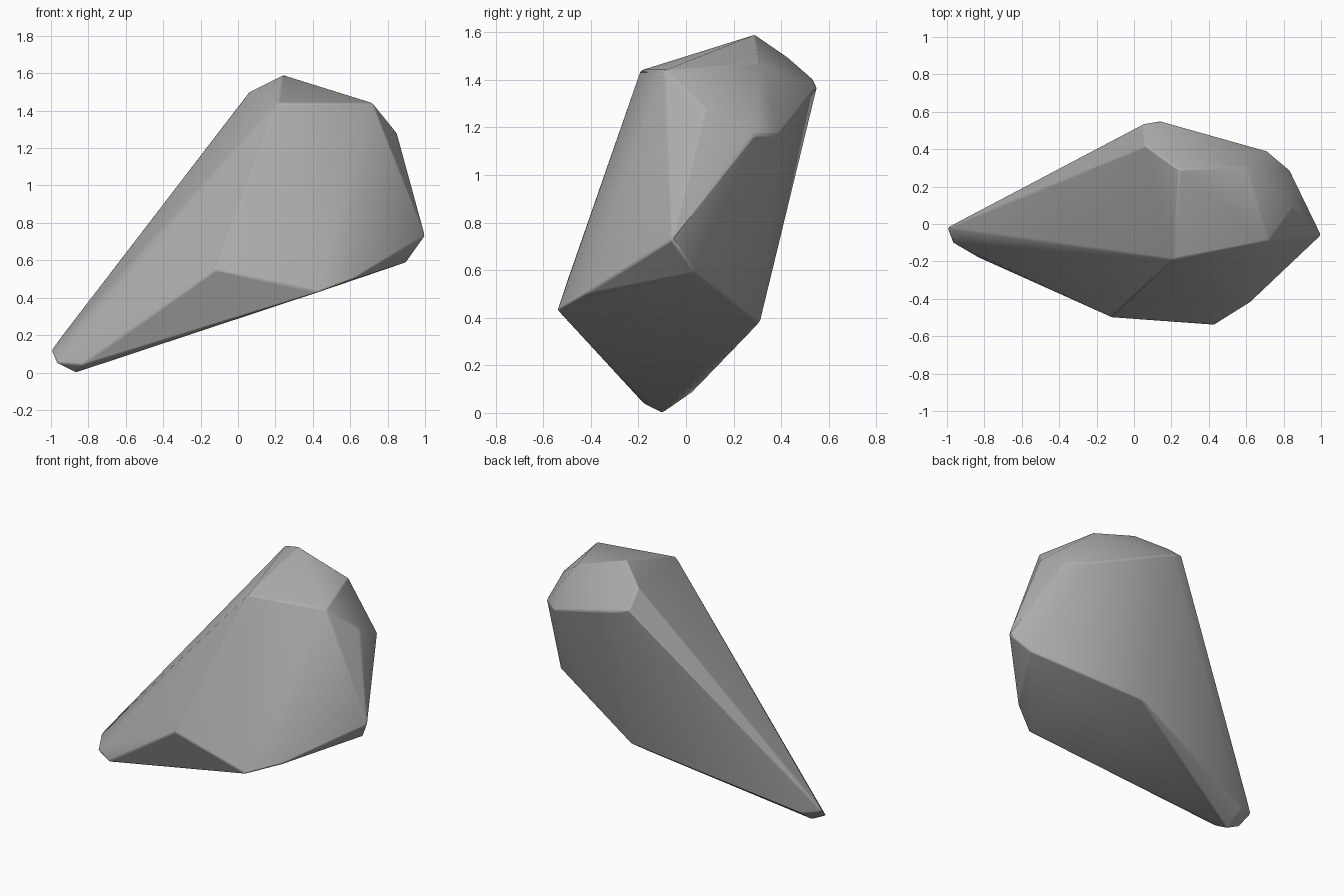
import bpy
import bmesh
import math

cube = bpy.data.objects.get("Cube")
if cube:
    bpy.data.objects.remove(cube, do_unlink=True)

# Corner points of the stone, grouped by region
tip = [(-1, -.02, .12), (-.97, -.10, .05), (-.83, -.18, .04),
       (-.87, -.10, 0), (-.88, .03, .09)]
front_corners = [(-.12, -.50, .55), (.43, -.54, .43), (.62, -.42, .50)]
side_corners = [(1, -.06, .73), (.90, .04, .59), (.85, .08, 1.28),
                (.83, .29, 1.17), (.71, .39, 1.17)]
back_corners = [(.19, .31, .38), (.05, .535, 1.40), (.14, .55, 1.37)]
top_corners = [(.21, -.19, 1.44), (.72, -.09, 1.44), (.60, .31, 1.47),
               (.24, .29, 1.59), (.06, .42, 1.50)]

# Faceted stone: hull around the corners
bm = bmesh.new()
for co in tip + front_corners + side_corners + back_corners + top_corners:
    bm.verts.new(co)
hull = bmesh.ops.convex_hull(bm, input=bm.verts[:])
loose = [v for v in bm.verts if not v.link_faces]
bmesh.ops.delete(bm, geom=loose, context='VERTS')
bmesh.ops.dissolve_limit(bm, angle_limit=math.radians(2),
                         verts=bm.verts[:], edges=bm.edges[:])
bmesh.ops.recalc_face_normals(bm, faces=bm.faces[:])
mesh = bpy.data.meshes.new("rock")
bm.to_mesh(mesh)
bm.free()
rock = bpy.data.objects.new("rock", mesh)
bpy.context.collection.objects.link(rock)

# Grey stone colour
stone = bpy.data.materials.new("grey stone")
stone.use_nodes = True
colour = (.42, .42, .42, 1)
stone.diffuse_color = colour
bsdf = stone.node_tree.nodes["Principled BSDF"]
bsdf.inputs["Base Color"].default_value = colour
bsdf.inputs["Roughness"].default_value = .9
mesh.materials.append(stone)

# Slightly worn edges and soft shading
bpy.ops.object.select_all(action='DESELECT')
rock.select_set(True)
bpy.context.view_layer.objects.active = rock
worn = rock.modifiers.new("worn edges", 'BEVEL')
worn.width = .008
worn.segments = 2
worn.limit_method = 'ANGLE'
worn.angle_limit = math.radians(25)
bpy.ops.object.shade_smooth_by_angle(angle=math.radians(30))
